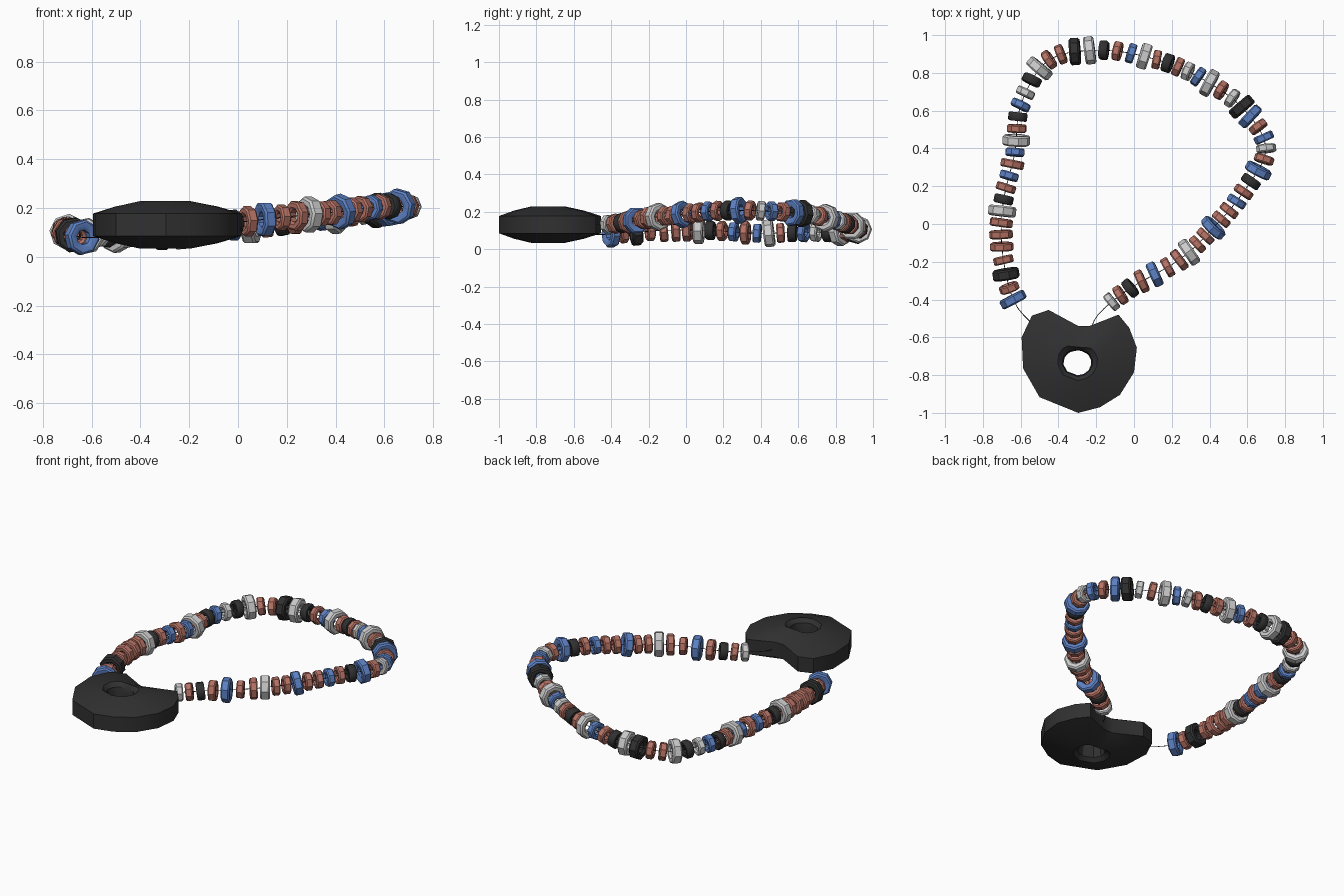
import bpy, bmesh, math, random
from mathutils import Vector, Quaternion

if "Cube" in bpy.data.objects:
    bpy.data.objects.remove(bpy.data.objects["Cube"])

random.seed(4)

# Materials (grey beads stay bare)
def material(name, rgb):
    m = bpy.data.materials.new(name)
    m.diffuse_color = (*rgb, 1)
    m.use_nodes = True
    m.node_tree.nodes["Principled BSDF"].inputs["Base Color"].default_value = m.diffuse_color
    return m

black = material("black", (0.03, 0.03, 0.03))
mats = {"r": material("red", (0.47, 0.17, 0.13)),
        "b": material("blue", (0.11, 0.22, 0.55)),
        "k": black, "g": None}


def rings_to_mesh(name, rings, mat, angle):
    """Join closed vertex rings, in order, into a closed ring-shaped mesh."""
    bm = bmesh.new()
    vr = [[bm.verts.new(p) for p in ring] for ring in rings]
    n, m = len(vr), len(vr[0])
    for i in range(n):
        for j in range(m):
            a, b = vr[i], vr[(i + 1) % n]
            bm.faces.new((a[j], a[(j + 1) % m], b[(j + 1) % m], b[j]))
    bmesh.ops.recalc_face_normals(bm, faces=bm.faces)
    for f in bm.faces:
        f.smooth = True
    for e in bm.edges:
        if len(e.link_faces) == 2 and e.calc_face_angle() > math.radians(angle):
            e.smooth = False
    me = bpy.data.meshes.new(name)
    bm.to_mesh(me)
    bm.free()
    if mat:
        me.materials.append(mat)
    return me


def add(name, data):
    ob = bpy.data.objects.new(name, data)
    bpy.context.collection.objects.link(ob)
    return ob


# Bead: chamfered eight-sided ring around local z
def bead_mesh(key, d, t):
    r = d / 2
    section = [(1, -.34), (1, .34), (.88, .5), (.6, .5),
               (.42, .3), (.42, -.3), (.6, -.5), (.88, -.5)]
    rings = [[(r * s * math.cos(a), r * s * math.sin(a), t * h)
              for a in [k * math.tau / 8 for k in range(8)]] for s, h in section]
    return rings_to_mesh("bead_" + key, rings, mats[key.lower()], 40)


sizes = {"r": (.107, .042), "b": (.107, .042), "k": (.107, .046), "g": (.105, .042),
         "R": (.125, .044), "B": (.145, .05), "K": (.145, .056), "G": (.148, .055)}
meshes = {k: bead_mesh(k, d, t) for k, (d, t) in sizes.items()}

# Necklace path: one control point per four beads
path = [Vector(p) for p in [
    (-.52, -.55, .08), (-.64, -.40, .08), (-.70, -.12, .10), (-.69, .13, .10),
    (-.63, .38, .085), (-.60, .63, .09), (-.45, .87, .092), (-.16, .92, .11),
    (.12, .87, .13), (.34, .78, .16), (.57, .62, .19), (.70, .40, .205),
    (.58, .17, .205), (.42, -.02, .185), (.24, -.19, .168), (-.02, -.34, .14),
    (-.19, -.48, .13), (-.24, -.60, .13)]]


def on_path(u):
    i = min(max(int(u), 0), len(path) - 2)
    f = u - i
    p1, p2 = path[i], path[i + 1]
    p0 = path[i - 1] if i else 2 * p1 - p2
    p3 = path[i + 2] if i + 2 < len(path) else 2 * p2 - p1
    return .5 * (2 * p1 + (p2 - p0) * f + (2 * p0 - 5 * p1 + 4 * p2 - p3) * f * f
                 + (3 * p1 - p0 - 3 * p2 + p3) * f ** 3)


# Beads: colour letters along the string, capitals are large beads
order = "BrKrRRRGkrbRbGrkbgkGrrKGkrbGrkrgbGrgKBrbgrBkrbrrBrrGRrBRkrg"
for i, key in enumerate(order):
    u = 1 + i / 4
    tangent = (on_path(u + .05) - on_path(u - .05)).normalized()
    tangent += Vector([random.uniform(-.1, .1) for _ in range(3)])
    ob = add("bead_%02d" % (i + 1), meshes[key])
    ob.location = on_path(u)
    ob.rotation_mode = 'QUATERNION'
    ob.rotation_quaternion = (tangent.to_track_quat('Z', 'Y')
                              @ Quaternion((0, 0, 1), random.uniform(0, .8)))

# String: thin cord through the beads into the pendant
cu = bpy.data.curves.new("string", 'CURVE')
cu.dimensions = '3D'
cu.bevel_depth = .002
cu.bevel_resolution = 0
sp = cu.splines.new('POLY')
steps = 4 * (len(path) - 1)
sp.points.add(steps)
for k in range(steps + 1):
    sp.points[k].co = (*on_path(k / 4), 1)
cu.materials.append(black)
add("string", cu)

# Pendant: notched, faceted lens with a central hole
outline = [(-.595, -.60), (-.54, -.485), (-.452, -.455), (-.295, -.54), (-.235, -.54),
           (-.082, -.48), (-.025, -.55), (.015, -.655), (0, -.785), (-.075, -.905),
           (-.18, -.97), (-.295, -1.0), (-.50, -.917), (-.587, -.765)]
cx, cy, cz = -.30, -.735, .131


def pendant_ring(f, half):
    """Ring between the hole edge (f=0) and the outline (f=1)."""
    out = []
    for x, y in outline:
        a = math.atan2(y - cy, x - cx)
        hx, hy = cx + .074 * math.cos(a), cy + .066 * math.sin(a)
        out.append((hx + (x - hx) * f, hy + (y - hy) * f, cz + half))
    return out


levels = [(1, .046), (.6, .075), (.14, .097), (.03, .075), (0, .035)]
rings = [pendant_ring(f, h) for f, h in levels]
rings += [pendant_ring(f, -h) for f, h in reversed(levels)]
add("pendant", rings_to_mesh("pendant", rings, black, 30))
